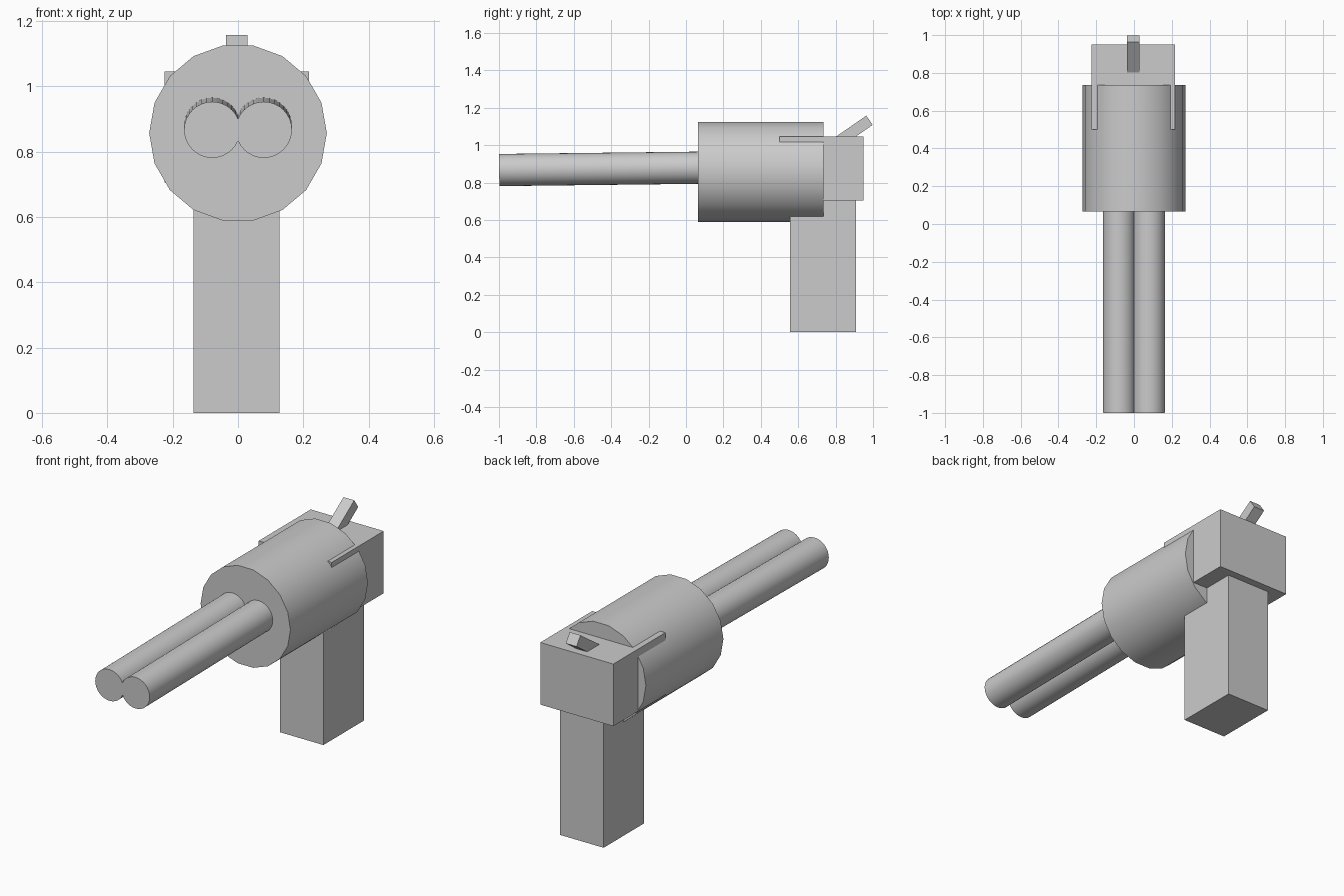
import bpy
from math import radians, pi, atan2, hypot
from mathutils import Vector

if "Cube" in bpy.data.objects:
    bpy.data.objects.remove(bpy.data.objects["Cube"])


def box(name, lo, hi):
    """Axis-aligned box between two corners."""
    lo, hi = Vector(lo), Vector(hi)
    bpy.ops.mesh.primitive_cube_add(size=1, location=(lo + hi) / 2)
    ob = bpy.context.object
    ob.name = name
    ob.scale = hi - lo
    bpy.ops.object.transform_apply(location=False, rotation=False, scale=True)
    return ob


def tube(name, start, end, radius, sides, first_angle=pi / 2):
    """Smooth cylinder running between two points in a plane of constant x."""
    start, end = Vector(start), Vector(end)
    d = end - start
    bpy.ops.mesh.primitive_cylinder_add(vertices=sides, radius=radius, depth=d.length,
                                        location=(start + end) / 2)
    ob = bpy.context.object
    ob.name = name
    # turn the ring so a vertex lies on the x axis, then lay it along y
    ob.rotation_euler = (0, 0, first_angle)
    bpy.ops.object.transform_apply(location=False, rotation=True, scale=False)
    ob.rotation_euler = (atan2(-d.y, d.z), 0, 0)
    bpy.ops.object.transform_apply(location=False, rotation=True, scale=False)
    bpy.ops.object.shade_smooth_by_angle(angle=radians(30))
    return ob


# Drum: 18-sided cylinder with a flat on top
tube("drum", (0, 0.065, 0.857), (0, 0.735, 0.857), 0.272, 18)

# Twin barrels, tilted slightly down towards the muzzle
for side, x in (("left", -0.079), ("right", 0.079)):
    tube("barrel_" + side, (x, -0.999, 0.867), (x, 0.12, 0.880), 0.086, 32)

# Rear block, its upper corners break through the drum
box("rear_block", (-0.225, 0.50, 0.705), (0.217, 0.95, 1.045))

# Grip
box("grip", (-0.137, 0.557, 0.0), (0.127, 0.908, 0.75))

# Hammer: tilted bar rising from the rear block
length, thick = 0.26, 0.060
hammer = box("hammer", (-0.036, -length / 2, -thick / 2), (0.029, length / 2, thick / 2))
tilt = radians(34.7)
hammer.rotation_euler = (tilt, 0, 0)
axis = Vector((0, 0.822, 0.569))
hammer.location = Vector((-0.0035, 0.981, 1.133)) - axis * (length / 2)
